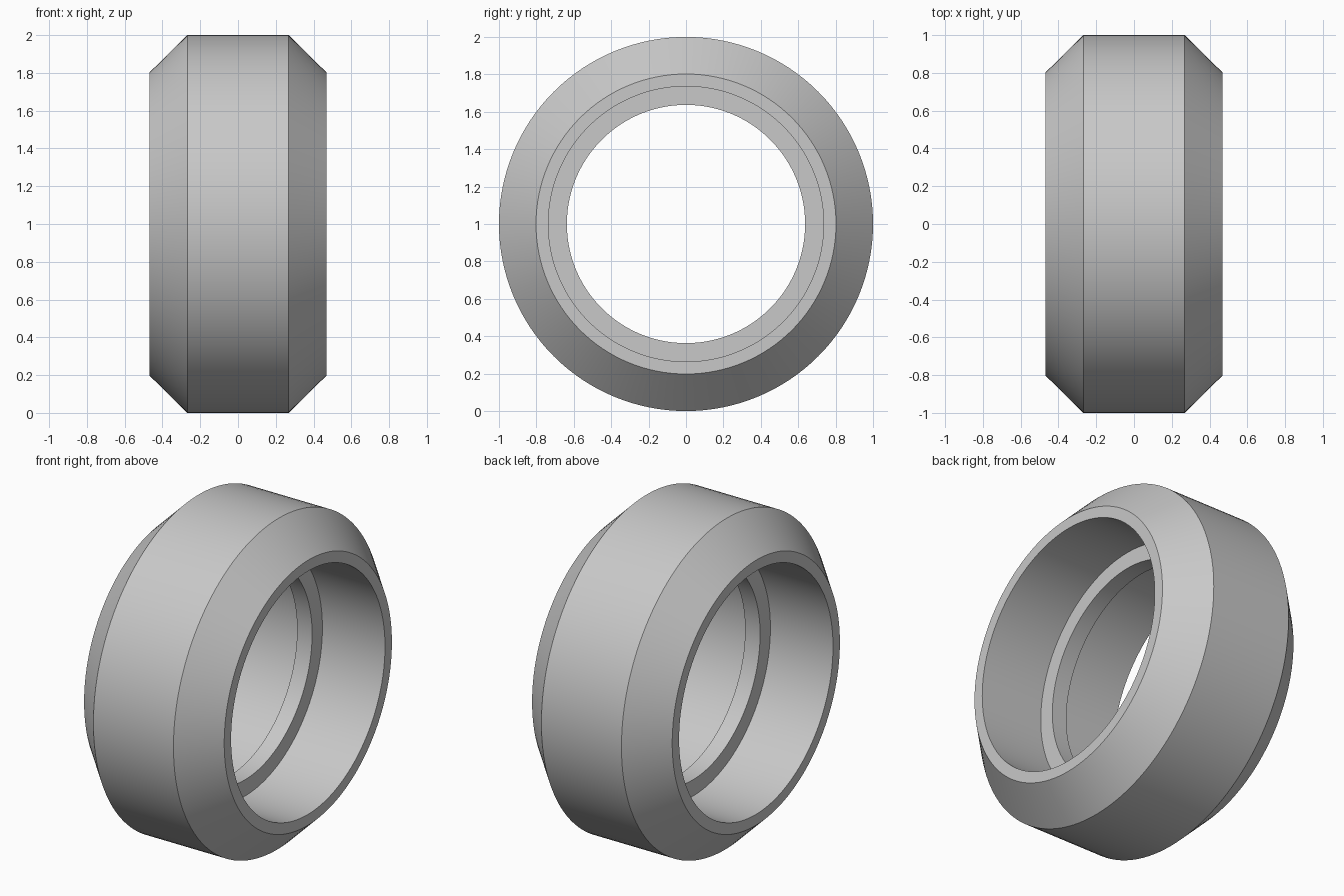
import bpy
import bmesh
from math import cos, sin, tau, radians

cube = bpy.data.objects.get("Cube")
if cube:
    bpy.data.objects.remove(cube, do_unlink=True)

SEGMENTS = 128

# Single plain grey material
grey = bpy.data.materials.new("light grey")
grey.use_nodes = True
colour = (0.58, 0.58, 0.58, 1)
grey.diffuse_color = colour
grey.node_tree.nodes["Principled BSDF"].inputs["Base Color"].default_value = colour


def lathe_x(name, profile, material):
    """Revolve a closed (x, radius) profile around the x axis."""
    bm = bmesh.new()
    rings = []
    for i in range(SEGMENTS):
        a = tau * i / SEGMENTS
        rings.append([bm.verts.new((x, r * cos(a), r * sin(a))) for x, r in profile])
    count = len(profile)
    for i, ring in enumerate(rings):
        following = rings[(i + 1) % SEGMENTS]
        for j in range(count):
            k = (j + 1) % count
            bm.faces.new((ring[j], ring[k], following[k], following[j]))
    bmesh.ops.recalc_face_normals(bm, faces=bm.faces)
    mesh = bpy.data.meshes.new(name)
    bm.to_mesh(mesh)
    bm.free()
    mesh.materials.append(material)
    obj = bpy.data.objects.new(name, mesh)
    bpy.context.collection.objects.link(obj)
    return obj


# Half section: tread, bevel, side rim, bore, central inner lip
half = [(0.268, 1.0), (0.469, 0.802), (0.469, 0.736), (0.05, 0.736), (0.05, 0.637)]
section = half + [(-x, r) for x, r in reversed(half)]

ring = lathe_x("wheel_ring", section, grey)
ring.location.z = 1.0

# Smooth round surfaces with crisp profile edges
bpy.ops.object.select_all(action="DESELECT")
ring.select_set(True)
bpy.context.view_layer.objects.active = ring
bpy.ops.object.shade_smooth_by_angle(angle=radians(30))
